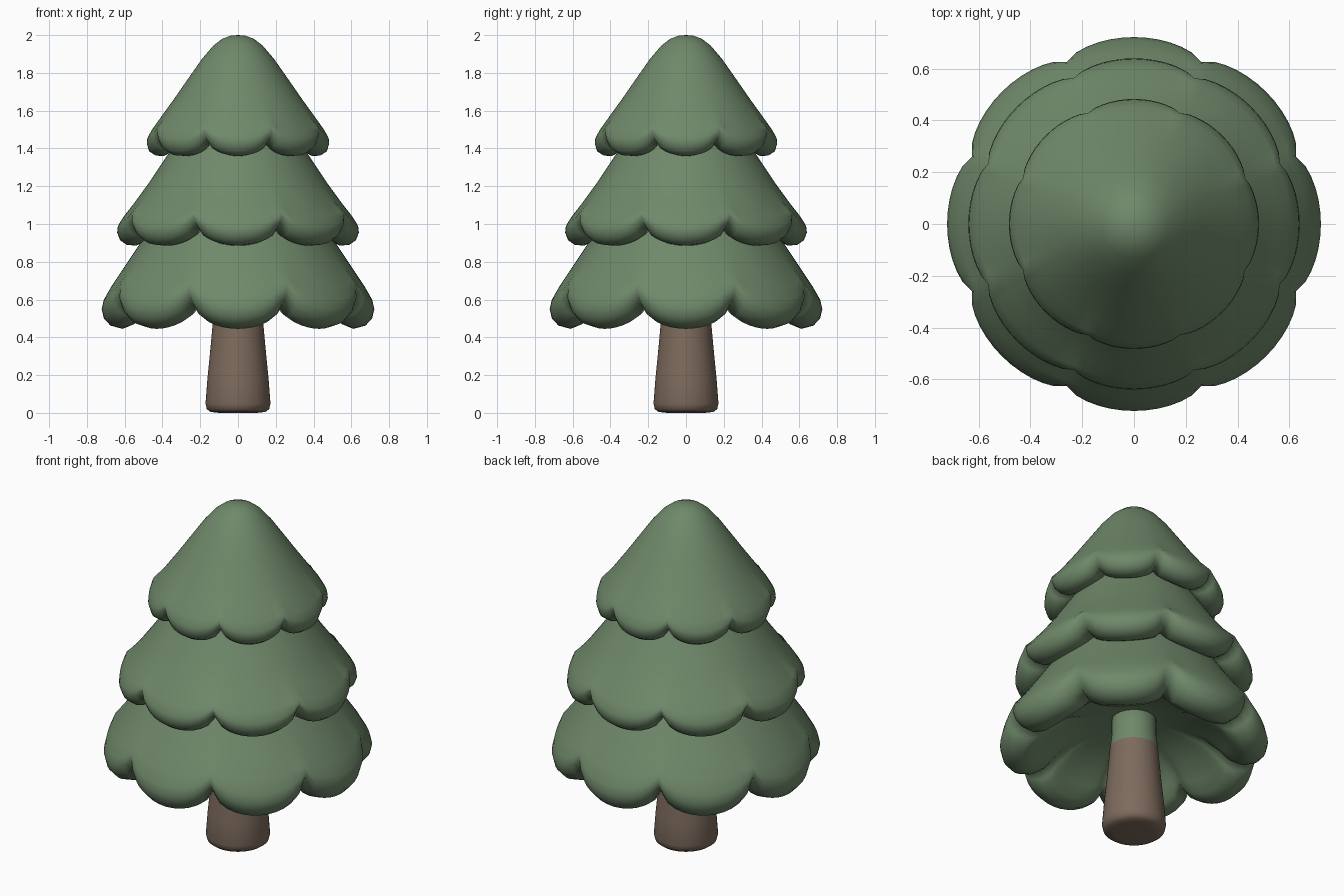
import bpy, bmesh, math


def material(name, rgb):
    m = bpy.data.materials.new(name)
    m.diffuse_color = (*rgb, 1)
    return m


GREEN = material("pine green", (0.16, 0.25, 0.145))
BROWN = material("bark brown", (0.205, 0.145, 0.108))
LOBES, PER_LOBE = 8, 12


def revolve(name, profile, mats, lift=0.0, pinch=0.0):
    """Spin (radius, z, scallop weight) points; scallops lift and pinch the hem."""
    n = LOBES * PER_LOBE
    bm = bmesh.new()
    rings = []
    for r, z, w in profile:
        if r == 0:
            rings.append([bm.verts.new((0, 0, z))] * n)
            continue
        ring = []
        for i in range(n):
            a = 2 * math.pi * i / n
            t = ((i / PER_LOBE + 0.5) % 1) * 2 - 1      # -1..1 across one lobe
            notch = 1 - math.sqrt(max(0, 1 - 0.97 * t * t))
            notch /= 1 - math.sqrt(0.03)
            rad = r - pinch * w * notch
            ring.append(bm.verts.new((rad * math.cos(a), rad * math.sin(a),
                                      z + lift * w * notch)))
        rings.append(ring)
    for a, b in zip(rings, rings[1:]):
        for i in range(n):
            j = (i + 1) % n
            vs = list(dict.fromkeys((a[i], b[i], b[j], a[j])))
            if len(vs) > 2:
                bm.faces.new(vs)
    bmesh.ops.recalc_face_normals(bm, faces=bm.faces)
    for f in bm.faces:
        f.smooth = True
        # the trunk turns green under the branches
        if len(mats) > 1 and f.calc_center_median().z > 0.52:
            f.material_index = 1
    me = bpy.data.meshes.new(name)
    bm.to_mesh(me)
    bm.free()
    for m in mats:
        me.materials.append(m)
    ob = bpy.data.objects.new(name, me)
    bpy.context.collection.objects.link(ob)
    return ob


# Trunk
revolve("trunk", [(0, 0.005, 0), (0.10, 0.0, 0), (0.145, 0.005, 0), (0.165, 0.02, 0),
                  (0.172, 0.05, 0), (0.162, 0.18, 0), (0.148, 0.32, 0),
                  (0.135, 0.46, 0), (0.13, 0.52, 0), (0.12, 0.6, 0),
                  (0.12, 0.8, 0), (0, 0.8, 0)], [BROWN, GREEN])

# Lower branches, hollow underneath
revolve("lower_branches", [
    (0, 1.15, 0), (0.34, 1.15, 0), (0.45, 1.0, 0), (0.53, 0.88, 0), (0.61, 0.76, 0.12),
    (0.67, 0.67, 0.4), (0.71, 0.60, 0.75), (0.722, 0.55, 0.9), (0.71, 0.50, 1),
    (0.675, 0.462, 1), (0.61, 0.445, 1), (0.55, 0.47, 0.9), (0.50, 0.53, 0.6),
    (0.40, 0.62, 0.2), (0.25, 0.68, 0), (0.10, 0.70, 0), (0, 0.70, 0)],
    [GREEN], 0.12, 0.05)

# Middle branches
revolve("middle_branches", [
    (0, 1.58, 0), (0.22, 1.58, 0), (0.31, 1.46, 0), (0.38, 1.355, 0), (0.47, 1.22, 0),
    (0.55, 1.11, 0.12), (0.605, 1.04, 0.4), (0.636, 0.99, 0.75), (0.64, 0.955, 0.9),
    (0.625, 0.915, 1), (0.59, 0.89, 1), (0.54, 0.885, 1), (0.49, 0.91, 0.8),
    (0.44, 0.97, 0.4), (0.35, 1.02, 0), (0, 1.02, 0)],
    [GREEN], 0.095, 0.035)

# Rounded top
revolve("top_branches", [
    (0, 2.0, 0), (0.04, 1.997, 0), (0.085, 1.98, 0), (0.13, 1.945, 0), (0.19, 1.875, 0),
    (0.26, 1.775, 0), (0.34, 1.66, 0), (0.41, 1.563, 0.1), (0.455, 1.50, 0.4),
    (0.48, 1.455, 0.75), (0.483, 1.425, 0.9), (0.47, 1.385, 1), (0.435, 1.362, 1),
    (0.39, 1.36, 1), (0.35, 1.385, 0.8), (0.31, 1.43, 0.4), (0.22, 1.47, 0),
    (0, 1.47, 0)],
    [GREEN], 0.075, 0.022)
